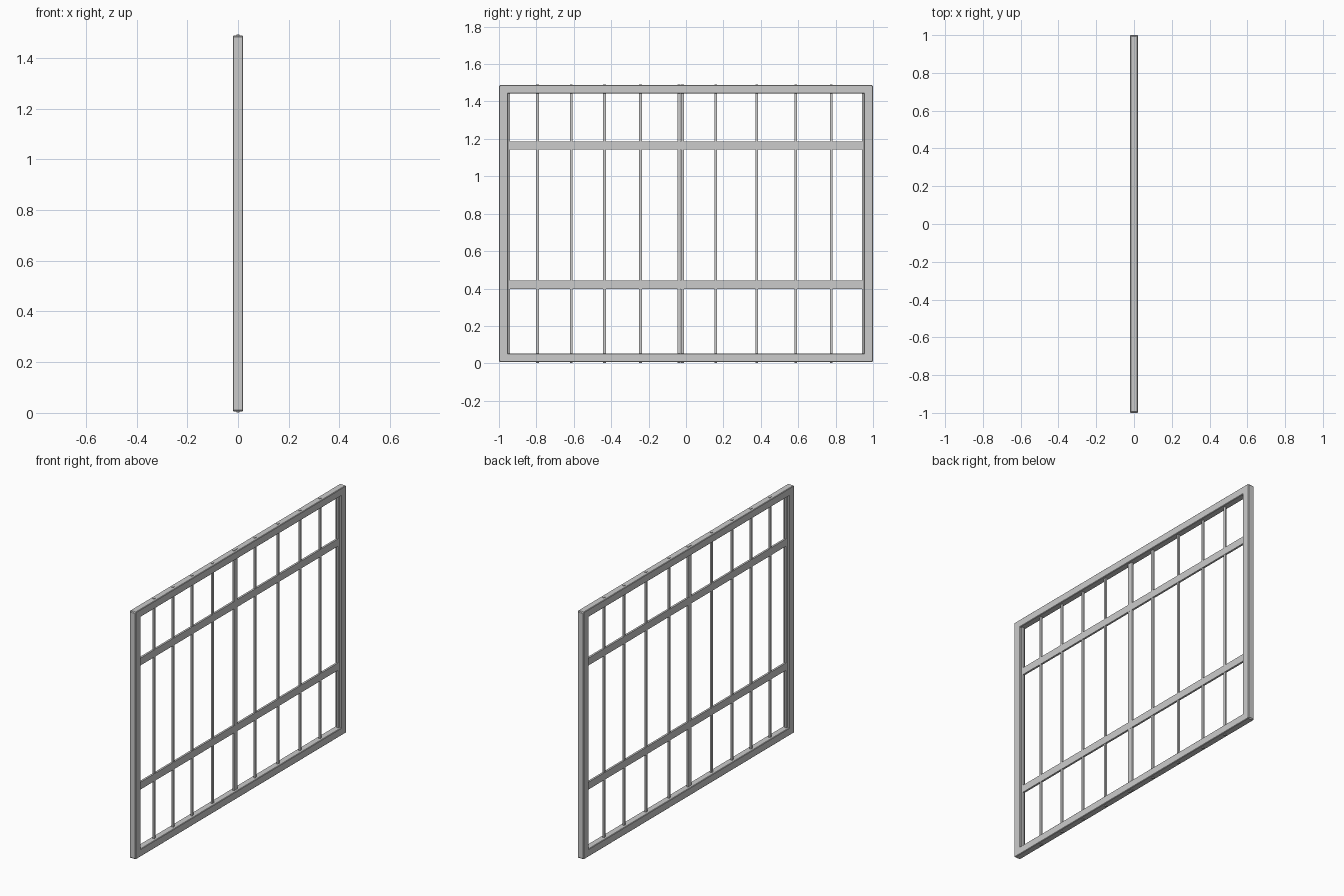
import bpy

if "Cube" in bpy.data.objects:
    bpy.data.objects.remove(bpy.data.objects["Cube"])


def box(name, x, y, z, bevel=0.0):
    """Box from (min, max) ranges on each axis."""
    bpy.ops.mesh.primitive_cube_add(size=1, location=[(a + b) / 2 for a, b in (x, y, z)])
    ob = bpy.context.object
    ob.name = name
    ob.scale = [b - a for a, b in (x, y, z)]
    bpy.ops.object.transform_apply(location=False, rotation=False, scale=True)
    if bevel:
        m = ob.modifiers.new("edge_bevel", 'BEVEL')
        m.width = bevel
        m.segments = 1
    return ob


DEPTH = (-0.02, 0.02)
Z0, Z1 = 0.006, 1.489      # outer frame
W = 0.046                  # frame bar width

# outer frame
box("bottom_frame_bar", DEPTH, (-0.996, 0.996), (Z0, Z0 + W), 0.003)
box("top_frame_bar", DEPTH, (-0.996, 0.996), (Z1 - W, Z1), 0.003)
for side, name in ((-1, "left"), (1, "right")):
    a, b = sorted((side * 0.951, side * 1.0))
    box(name + "_frame_post", DEPTH, (a, b), (Z0 + 0.003, Z1 - 0.004), 0.003)
    # slim upright just inside each post
    a, b = sorted((side * 0.941, side * 0.952))
    box(name + "_inner_upright", (-0.006, 0.006), (a, b), (Z0 + 0.01, Z1 - 0.01))

# horizontal rails
for name, z in (("lower_rail", 0.42), ("upper_rail", 1.164)):
    box(name, (-0.006, 0.006), (-0.95, 0.945), (z - 0.022, z + 0.022))

# thin vertical bars, passing slightly through the frame
for i, y in enumerate((-0.794, -0.614, -0.436, -0.243, 0.16, 0.378, 0.587, 0.777)):
    box("vertical_bar_%d" % (i + 1), (-0.005, 0.005), (y - 0.007, y + 0.007), (0.001, 1.492))

# double bar where the two leaves meet
for name, y in (("centre_bar_left", -0.037), ("centre_bar_right", -0.02)):
    box(name, (-0.0055, 0.0055), (y - 0.008, y + 0.008), (0.001, 1.492))
